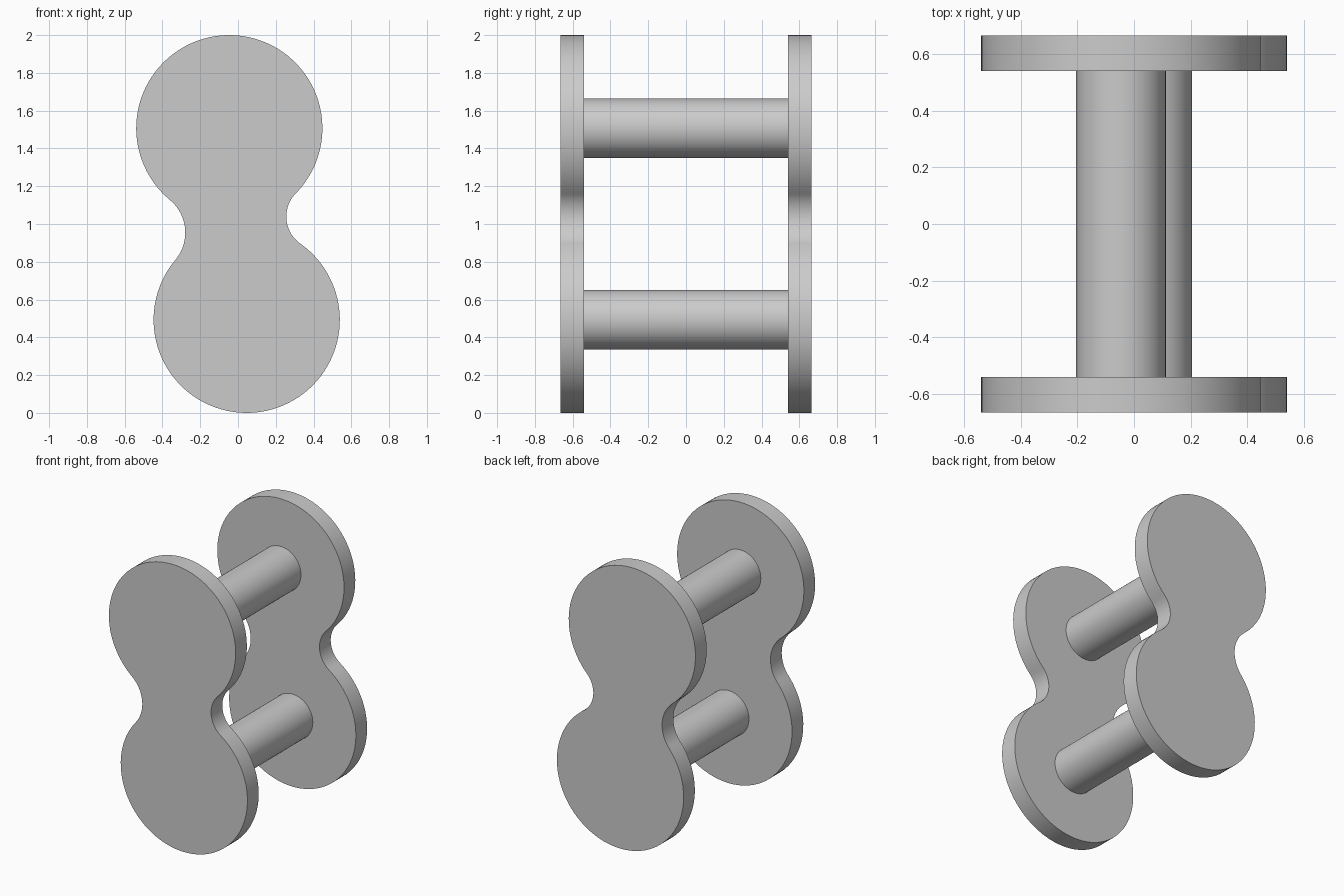
import bpy, bmesh, math
from mathutils import Vector, Matrix

if "Cube" in bpy.data.objects:
    bpy.data.objects.remove(bpy.data.objects["Cube"])

LOBE_R, PIN_R = 0.493, 0.158
PLATE_IN, PLATE_OUT = 0.54, 0.665
TOP, BOTTOM = Vector((-0.046, 1.507)), Vector((0.046, 0.493))

steel = bpy.data.materials.new("steel grey")
steel.use_nodes = True
colour = (0.6, 0.6, 0.6, 1)
steel.diffuse_color = colour
steel.node_tree.nodes["Principled BSDF"].inputs["Base Color"].default_value = colour


def finish(bm, name):
    bmesh.ops.recalc_face_normals(bm, faces=bm.faces)
    mesh = bpy.data.meshes.new(name)
    bm.to_mesh(mesh)
    bm.free()
    mesh.materials.append(steel)
    obj = bpy.data.objects.new(name, mesh)
    bpy.context.collection.objects.link(obj)
    bpy.ops.object.select_all(action='DESELECT')
    obj.select_set(True)
    bpy.context.view_layer.objects.active = obj
    bpy.ops.object.shade_smooth_by_angle(angle=math.radians(35))


def arc(centre, radius, start, end, steps, turn):
    """Points from start towards end; turn is 1 anticlockwise, -1 clockwise."""
    a0 = math.atan2(*(start - centre).yx)
    a1 = math.atan2(*(end - centre).yx)
    sweep = turn * ((turn * (a1 - a0)) % math.tau)
    return [centre + radius * Vector((math.cos(a0 + sweep * i / steps),
                                      math.sin(a0 + sweep * i / steps)))
            for i in range(steps)]


def waist(side, radius):
    """Fillet centre touching both lobes, with its two tangent points."""
    half = (TOP - BOTTOM) / 2
    reach = math.sqrt((LOBE_R + radius) ** 2 - half.length_squared)
    across = Vector((half.y, -half.x)).normalized()
    c = (TOP + BOTTOM) / 2 + side * reach * across
    return c, *[p + (c - p).normalized() * LOBE_R for p in (TOP, BOTTOM)]


# Waisted outline: two lobes joined by a concave fillet on each side
R_FILLET, L_FILLET = 0.175, 0.225
rc, r_top, r_bot = waist(1, R_FILLET)
lc, l_top, l_bot = waist(-1, L_FILLET)
outline = (arc(TOP, LOBE_R, r_top, l_top, 72, 1)
           + arc(lc, L_FILLET, l_top, l_bot, 24, -1)
           + arc(BOTTOM, LOBE_R, l_bot, r_bot, 72, 1)
           + arc(rc, R_FILLET, r_bot, r_top, 24, -1))

# Link plates
for name, y in (("front_plate", -PLATE_OUT), ("back_plate", PLATE_IN)):
    bm = bmesh.new()
    face = bm.faces.new([bm.verts.new((p.x, y, p.y)) for p in outline])
    new = bmesh.ops.extrude_face_region(bm, geom=[face], use_keep_orig=True)
    verts = [v for v in new["geom"] if isinstance(v, bmesh.types.BMVert)]
    bmesh.ops.translate(bm, verts=verts, vec=(0, PLATE_OUT - PLATE_IN, 0))
    finish(bm, name)

# Pins between the plates
for name, c in (("upper_pin", TOP), ("lower_pin", BOTTOM)):
    bm = bmesh.new()
    place = Matrix.Translation((c.x, 0, c.y)) @ Matrix.Rotation(math.pi / 2, 4, 'X')
    bmesh.ops.create_cone(bm, cap_ends=True, segments=64, radius1=PIN_R,
                          radius2=PIN_R, depth=2 * PLATE_IN, matrix=place)
    finish(bm, name)
